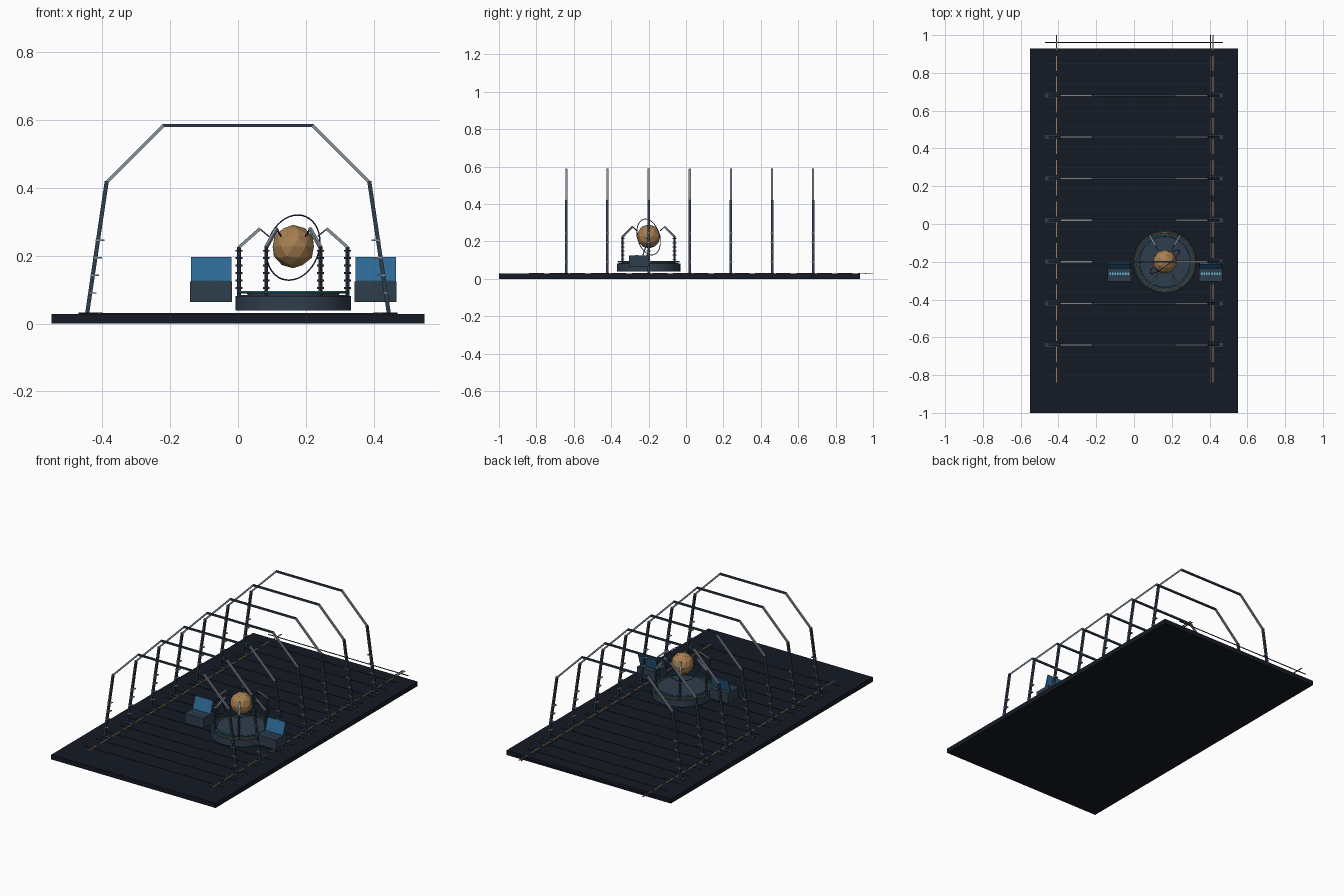
import bpy, math
from mathutils import Vector

if "Cube" in bpy.data.objects:
    bpy.data.objects.remove(bpy.data.objects["Cube"])


def mat(name, rgb):
    m = bpy.data.materials.new(name)
    m.diffuse_color = (*rgb, 1)
    m.use_nodes = True
    m.node_tree.nodes["Principled BSDF"].inputs["Base Color"].default_value = m.diffuse_color
    return m


DECK = mat("deck_dark", (.007, .010, .018))
SEAM = mat("seam_dark", (.011, .016, .026))
STEEL = mat("dark_steel", (.030, .048, .076))
LIGHT = mat("pale_steel", (.24, .29, .33))
GOLD = mat("gold", (.38, .21, .08))
TEAL = mat("teal", (.03, .17, .22))
BLUE = mat("screen_blue", (.026, .14, .30))
KEY = mat("key_cyan", (.15, .5, .7))
PURPLE = mat("purple", (.07, .05, .2))


def finish(name, m):
    o = bpy.context.object
    o.name = name
    o.data.materials.append(m)
    return o


def box(name, loc, size, m, rot=(0, 0, 0)):
    bpy.ops.mesh.primitive_cube_add(size=1, location=loc, rotation=rot)
    o = finish(name, m)
    o.scale = size
    return o


def cyl(name, loc, r, h, m, n=32):
    bpy.ops.mesh.primitive_cylinder_add(vertices=n, radius=r, depth=h, location=loc)
    o = finish(name, m)
    if n > 8:
        bpy.ops.object.shade_smooth_by_angle()
    return o


def ring(name, loc, R, r, m, rot=(0, 0, 0)):
    bpy.ops.mesh.primitive_torus_add(location=loc, rotation=rot, major_radius=R,
                                     minor_radius=r, major_segments=40, minor_segments=6)
    return finish(name, m)


def bar(name, a, b, w, d, m):
    # rectangular bar from a to b
    a, b = Vector(a), Vector(b)
    v = b - a
    o = box(name, (a + b) / 2, (w, d, v.length), m)
    o.rotation_euler = v.to_track_quat('Z', 'Y').to_euler()
    return o


# deck slab with seams and dashed lane markings
box("deck", (0, -.035, .014), (1.1, 1.93, .028), DECK)
for i in range(17):
    y = -.80 + .11 * i
    box("deck_seam", (0, y, .029), (.94, .005, .003), SEAM)
    for x in (-.41, .405, .418):
        box("lane_dash", (x, y, .0295), (.006, .08, .003), GOLD if x != .405 else STEEL)

# seven hall arches
for i in range(7):
    y = -.64 + .22 * i
    bar("arch_beam", (-.222, y, .584), (.222, y, .584), .010, .010, STEEL)
    for s in (-1, 1):
        bar("arch_leg", (s * .445, y, .028), (s * .387, y, .42), .013, .012, STEEL)
        bar("arch_brace", (s * .387, y, .417), (s * .220, y, .584), .011, .009, LIGHT)
        box("arch_foot", (s * .435, y, .030), (.07, .022, .004), STEEL)
        for k in range(4):
            z = .09 + .052 * k
            x = .445 - .058 * (z - .028) / .392
            box("leg_rung", (s * (x - .006), y, z), (.026, .016, .004), LIGHT)

# round pedestal
CX, CY = .163, -.2
cyl("pedestal", (CX, CY, .06), .17, .042, STEEL, 40)
cyl("pedestal_step", (CX, CY, .085), .135, .010, STEEL, 40)
ring("pedestal_gold_ring", (CX, CY, .082), .155, .003, GOLD)
ring("pedestal_teal_ring", (CX, CY, .092), .162, .004, TEAL)
ring("pedestal_inner_ring", (CX, CY, .090), .135, .003, TEAL)

# six finned posts with inward arms
for i in range(6):
    a = math.radians(60 * i)

    def P(r, z):
        return (CX + r * math.cos(a), CY + r * math.sin(a), z)
    cyl("post", P(.16, .153), .0055, .145, STEEL, 8)
    for k in range(6):
        cyl("post_fin", P(.16, .105 + .022 * k), .010, .005, STEEL, 8)
    bar("post_arm", P(.161, .224), P(.098, .280), .009, .009, LIGHT)
    bar("arm_prong", P(.100, .280), P(.072, .257), .004, .004, STEEL)

# floating faceted core and tilted orbit ring
bpy.ops.mesh.primitive_ico_sphere_add(subdivisions=2, radius=.064, location=(CX, CY, .227))
finish("core", GOLD)
tilt = Vector((-.6, .77, .22)).to_track_quat('Z', 'Y').to_euler()
ring("orbit_ring", (CX, CY, .224), .0985, .0022, PURPLE, tilt)

# two consoles flanking the pedestal
for x in (-.079, .406):
    box("console_body", (x, -.253, .094), (.124, .105, .060), STEEL)
    bar("console_screen", (x, -.232, .122), (x, -.208, .195), .120, .006, BLUE)
    for k in range(8):
        box("console_key", (x - .047 + .0135 * k, -.263, .1255), (.008, .014, .004), KEY)
